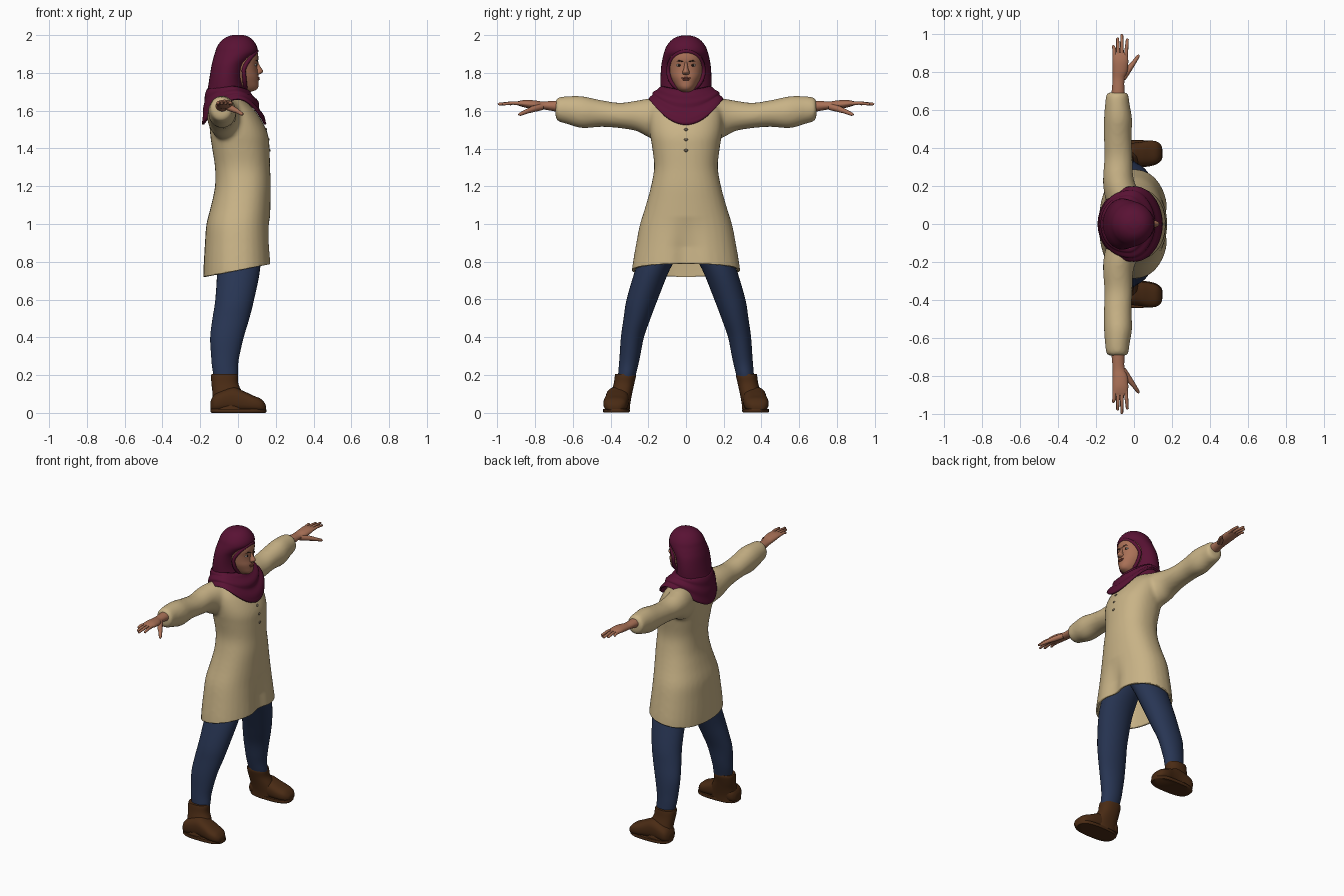
import bpy, bmesh, math
from mathutils import Vector

if "Cube" in bpy.data.objects:
    bpy.data.objects.remove(bpy.data.objects["Cube"])


def material(name, r, g, b):
    m = bpy.data.materials.new(name)
    m.use_nodes = True
    m.diffuse_color = (r, g, b, 1)
    bsdf = m.node_tree.nodes["Principled BSDF"]
    bsdf.inputs["Base Color"].default_value = (r, g, b, 1)
    bsdf.inputs["Roughness"].default_value = 0.8
    return m


CLOTH = material("beige cloth", 0.58, 0.45, 0.24)
SCARF = material("plum scarf", 0.10, 0.006, 0.034)
DENIM = material("blue denim", 0.021, 0.036, 0.088)
LEATHER = material("brown leather", 0.068, 0.024, 0.007)
SKIN = material("skin", 0.40, 0.165, 0.095)
LIPS = material("lips", 0.27, 0.075, 0.055)
WHITE = material("eye white", 0.6, 0.55, 0.5)
DARK = material("dark brown", 0.025, 0.012, 0.008)
BUTTON = material("button grey", 0.15, 0.12, 0.08)


def spline(rows, steps=4):
    """Smoothly interpolate rows of numbers."""
    out = []
    for i in range(len(rows) - 1):
        p = [rows[max(0, min(len(rows) - 1, i + k))] for k in (-1, 0, 1, 2)]
        for j in range(steps):
            t = j / steps
            out.append([b + 0.5 * t * (c - a + t * (2*a - 5*b + 4*c - d + t * (3*(b - c) + d - a)))
                        for a, b, c, d in zip(*p)])
    return out + [list(rows[-1])]


def add_loft(bm, rows, axis="z", side=1, power=2.0, n=32):
    """Rows are (t, min a, max a, min b, max b) along the axis."""
    rings = []
    for t, a0, a1, b0, b1 in spline(rows):
        ring = []
        for k in range(n):
            ang = math.tau * k / n
            c, s = math.cos(ang), math.sin(ang)
            a = (a0 + a1) / 2 + (a1 - a0) / 2 * math.copysign(abs(c) ** (2 / power), c)
            b = (b0 + b1) / 2 + (b1 - b0) / 2 * math.copysign(abs(s) ** (2 / power), s)
            x, y, z = {"z": (a, b, t), "y": (a, t, b), "x": (t, a, b)}[axis]
            ring.append(bm.verts.new((x, y * side, z)))
        rings.append(ring)
    for r, q in zip(rings, rings[1:]):
        for k in range(n):
            bm.faces.new((r[k], r[(k + 1) % n], q[(k + 1) % n], q[k]))
    bm.faces.new(rings[0])
    bm.faces.new(rings[-1])


def finish(bm, name, mat):
    bmesh.ops.recalc_face_normals(bm, faces=bm.faces[:])
    me = bpy.data.meshes.new(name)
    bm.to_mesh(me)
    bm.free()
    me.materials.append(mat)
    ob = bpy.data.objects.new(name, me)
    bpy.context.collection.objects.link(ob)
    return ob


def loft(name, mat, rows, **kw):
    bm = bmesh.new()
    add_loft(bm, rows, **kw)
    return finish(bm, name, mat)


def even(rows):
    """Rows (t, min a, max a, half width) become symmetric rows."""
    return [(t, a, b, -h, h) for t, a, b, h in rows]


def blob(name, mat, loc, size):
    bm = bmesh.new()
    bmesh.ops.create_uvsphere(bm, u_segments=20, v_segments=12, radius=1)
    for v in bm.verts:
        v.co = Vector([c * s + l for c, s, l in zip(v.co, size, loc)])
    return finish(bm, name, mat)


def tube(name, mat, points, radii, cyclic=False):
    cu = bpy.data.curves.new(name, "CURVE")
    cu.dimensions, cu.bevel_depth, cu.bevel_resolution = "3D", 1, 3
    cu.use_fill_caps = True
    sp = cu.splines.new("POLY")
    sp.points.add(len(points) - 1)
    for p, co, r in zip(sp.points, points, radii):
        p.co, p.radius = (*co, 1), r
    sp.use_cyclic_u = cyclic
    cu.materials.append(mat)
    ob = bpy.data.objects.new(name, cu)
    bpy.context.collection.objects.link(ob)


# Tunic: torso and sleeves fused, then trimmed along a sloping hem
TORSO = even([(.66, -.185, .187, .29), (.76, -.183, .185, .287), (.9, -.175, .175, .264),
              (1.0, -.167, .17, .244), (1.1, -.142, .172, .213), (1.2, -.122, .174, .186),
              (1.3, -.122, .17, .169), (1.4, -.137, .167, .179), (1.47, -.147, .16, .19),
              (1.54, -.152, .13, .195), (1.6, -.15, .09, .19), (1.65, -.14, .04, .16),
              (1.68, -.12, 0, .1)])
SLEEVE = [(.05, -.13, .07, 1.42, 1.67), (.13, -.15, .04, 1.435, 1.67), (.2, -.162, .01, 1.46, 1.665),
          (.26, -.162, -.005, 1.492, 1.655), (.35, -.156, -.008, 1.508, 1.643),
          (.45, -.158, -.013, 1.515, 1.657), (.55, -.158, -.01, 1.508, 1.678),
          (.63, -.152, -.023, 1.53, 1.678), (.675, -.147, -.028, 1.543, 1.672),
          (.692, -.135, -.037, 1.56, 1.66)]
bm = bmesh.new()
add_loft(bm, TORSO, power=2.25)
for side in (1, -1):
    add_loft(bm, SLEEVE, axis="y", side=side)
tunic = finish(bm, "tunic", CLOTH)
mod = tunic.modifiers.new("fuse", "REMESH")
mod.mode, mod.voxel_size = "VOXEL", 0.011
mod = tunic.modifiers.new("soften", "SMOOTH")
mod.factor, mod.iterations = 0.5, 8
fused = bpy.data.meshes.new_from_object(tunic.evaluated_get(bpy.context.evaluated_depsgraph_get()))
tunic.modifiers.clear()
bm = bmesh.new()
bm.from_mesh(fused)
bmesh.ops.bisect_plane(bm, geom=bm.verts[:] + bm.edges[:] + bm.faces[:], dist=1e-5,
                       plane_co=(0, 0, .755), plane_no=(.19, 0, -1), clear_outer=True)
for v in bm.verts:
    fold = max(0, min(1, (1.04 - v.co.z) / .16))
    if v.co.x > .05:
        v.co.x -= .028 * fold * math.exp(-(v.co.y / .07) ** 2)
bm.to_mesh(fused)
bm.free()
fused.materials.clear()
fused.materials.append(CLOTH)
tunic.data = fused
mod = tunic.modifiers.new("thickness", "SOLIDIFY")
mod.thickness, mod.offset = 0.012, -1

# Buttons down the chest
for i, (x, z) in enumerate(((.146, 1.5), (.16, 1.447), (.165, 1.39))):
    blob(f"button_{i + 1}", BUTTON, (x, 0, z), (.008, .011, .008))

# Head and face
loft("head", SKIN, even([(1.695, -.02, .05, .025), (1.708, -.06, .092, .04), (1.725, -.08, .107, .054),
                         (1.75, -.1, .109, .07), (1.78, -.1, .109, .083), (1.81, -.1, .104, .09),
                         (1.845, -.1, .103, .094), (1.88, -.1, .108, .094), (1.92, -.09, .098, .085),
                         (1.95, -.06, .06, .06)]), power=2.1)
loft("nose", SKIN, even([(1.79, .085, .105, .008), (1.796, .08, .122, .018), (1.808, .08, .133, .018),
                         (1.825, .08, .124, .012), (1.845, .08, .112, .009), (1.865, .08, .106, .007)]), n=16)
blob("upper_lip", LIPS, (.106, 0, 1.774), (.009, .025, .005))
blob("lower_lip", LIPS, (.106, 0, 1.766), (.01, .02, .006))
for side, tag in ((1, "far"), (-1, "near")):
    blob(f"eye_{tag}", WHITE, (.091, side * .036, 1.842), (.009, .015, .0065))
    blob(f"iris_{tag}", DARK, (.096, side * .036, 1.842), (.006, .007, .006))
    tube(f"eyebrow_{tag}", DARK, [(.104, side * .014, 1.86), (.099, side * .035, 1.867),
                                  (.083, side * .058, 1.86)], (.003, .004, .002))

# Scarf: hood, rim around the face and shoulder drape
loft("scarf_hood", SCARF, even([(1.62, -.15, .05, .12), (1.68, -.168, .055, .128), (1.72, -.16, .035, .134),
                                (1.78, -.15, .03, .135), (1.84, -.14, .045, .131), (1.88, -.13, .078, .124),
                                (1.91, -.121, .102, .116), (1.94, -.11, .1, .105), (1.97, -.088, .082, .083),
                                (1.99, -.06, .058, .055), (2.0, -.03, .03, .02)]))
rim = []
for k in range(40):
    a = math.tau * k / 40
    up = math.sin(a)
    rim.append((.03 + .068 * max(up, 0) ** 1.5 + .01 * max(-up, 0), .094 * math.cos(a), 1.812 + .104 * up))
tube("scarf_rim", SCARF, rim, [.011] * 40, cyclic=True)

bm = bmesh.new()
N, M = 72, 16
grid = []
for j in range(M + 1):
    s = j / M
    ring = []
    for k in range(N):
        a = math.tau * k / N
        c, d = math.cos(a), math.sin(a)
        flare = s ** .75 + .07 * math.sin(s * 15 + 1.5 * c) * s * (1 - s) * 4
        front, back, wide = .04 + .105 * flare, .16 + .025 * flare, .12 + .073 * flare
        low = 1.527 + .133 * d * d
        top = 1.71 + .015 * d * d
        x = c * (front if c > 0 else back)
        x -= .03 * d * d * (1 - s)
        ring.append(bm.verts.new((x, wide * d, top + (low - top) * s ** 1.25)))
    grid.append(ring)
for r, q in zip(grid, grid[1:]):
    for k in range(N):
        bm.faces.new((r[k], r[(k + 1) % N], q[(k + 1) % N], q[k]))
drape = finish(bm, "scarf_drape", SCARF)
mod = drape.modifiers.new("thickness", "SOLIDIFY")
mod.thickness, mod.offset = 0.012, 0

# Hands, legs and boots, repeated on both sides
FINGERS = (("little", -.101, -.108, .94), ("ring", -.082, -.086, .98),
           ("middle", -.063, -.064, .998), ("index", -.044, -.035, .975))
for side, tag in ((1, "far"), (-1, "near")):
    loft(f"hand_{tag}", SKIN, [(.64, -.125, -.045, 1.585, 1.655), (.7, -.117, -.05, 1.598, 1.653),
                               (.76, -.112, -.05, 1.608, 1.65), (.8, -.112, -.035, 1.61, 1.655),
                               (.85, -.113, -.03, 1.617, 1.658), (.885, -.112, -.033, 1.627, 1.653),
                               (.9, -.105, -.04, 1.632, 1.648)], axis="y", side=side)
    for finger, x0, x1, tip in FINGERS:
        pts = [(x0, side * .865, 1.638), ((x0 + x1) / 2, side * .92, 1.642),
               (x1, side * (tip - .006), 1.636), (x1, side * tip, 1.635)]
        tube(f"{finger}_finger_{tag}", SKIN, pts, (.0105, .0095, .0075, .003))
    tube(f"thumb_{tag}", SKIN, [(-.06, side * .765, 1.622), (-.03, side * .81, 1.61), (-.003, side * .845, 1.597),
                                (.021, side * .88, 1.582), (.025, side * .888, 1.579)],
         (.018, .017, .012, .009, .004))
    loft(f"jeans_leg_{tag}", DENIM, [(.15, -.122, -.01, .278, .362), (.2, -.13, 0, .266, .36),
                                     (.25, -.138, .0, .254, .356), (.3, -.142, .007, .243, .352),
                                     (.4, -.147, .03, .223, .345), (.5, -.135, .06, .188, .331),
                                     (.6, -.12, .085, .15, .315), (.76, -.11, .117, .085, .268),
                                     (.9, -.11, .12, .005, .22), (1.0, -.09, .1, -.01, .18)], side=side)
    loft(f"boot_shaft_{tag}", LEATHER, [(.015, -.143, .05, .298, .428), (.05, -.138, .048, .295, .418),
                                        (.1, -.135, .028, .286, .4), (.15, -.14, .003, .275, .384),
                                        (.19, -.143, .0, .266, .378), (.205, -.14, -.004, .268, .375)],
         side=side, power=2.3)
    loft(f"boot_foot_{tag}", LEATHER, [(-.146, .335, .39, .015, .06), (-.12, .305, .425, .005, .1),
                                       (-.03, .302, .425, .005, .135), (.03, .303, .43, .005, .115),
                                       (.08, .308, .438, .005, .092), (.12, .32, .433, .005, .075),
                                       (.142, .342, .415, .01, .052), (.148, .362, .395, .018, .036)],
         axis="x", side=side, power=2.6)
    loft(f"boot_sole_{tag}", LEATHER, [(0, -.14, .146, .302, .436), (.008, -.146, .151, .298, .441),
                                       (.02, -.144, .149, .3, .439)], side=side, power=2.8)

# Smooth shading with sharp edges kept
bpy.ops.object.select_all(action="DESELECT")
for ob in bpy.context.scene.objects:
    if ob.type == "MESH":
        ob.select_set(True)
        bpy.context.view_layer.objects.active = ob
bpy.ops.object.shade_smooth_by_angle(angle=math.radians(50))
